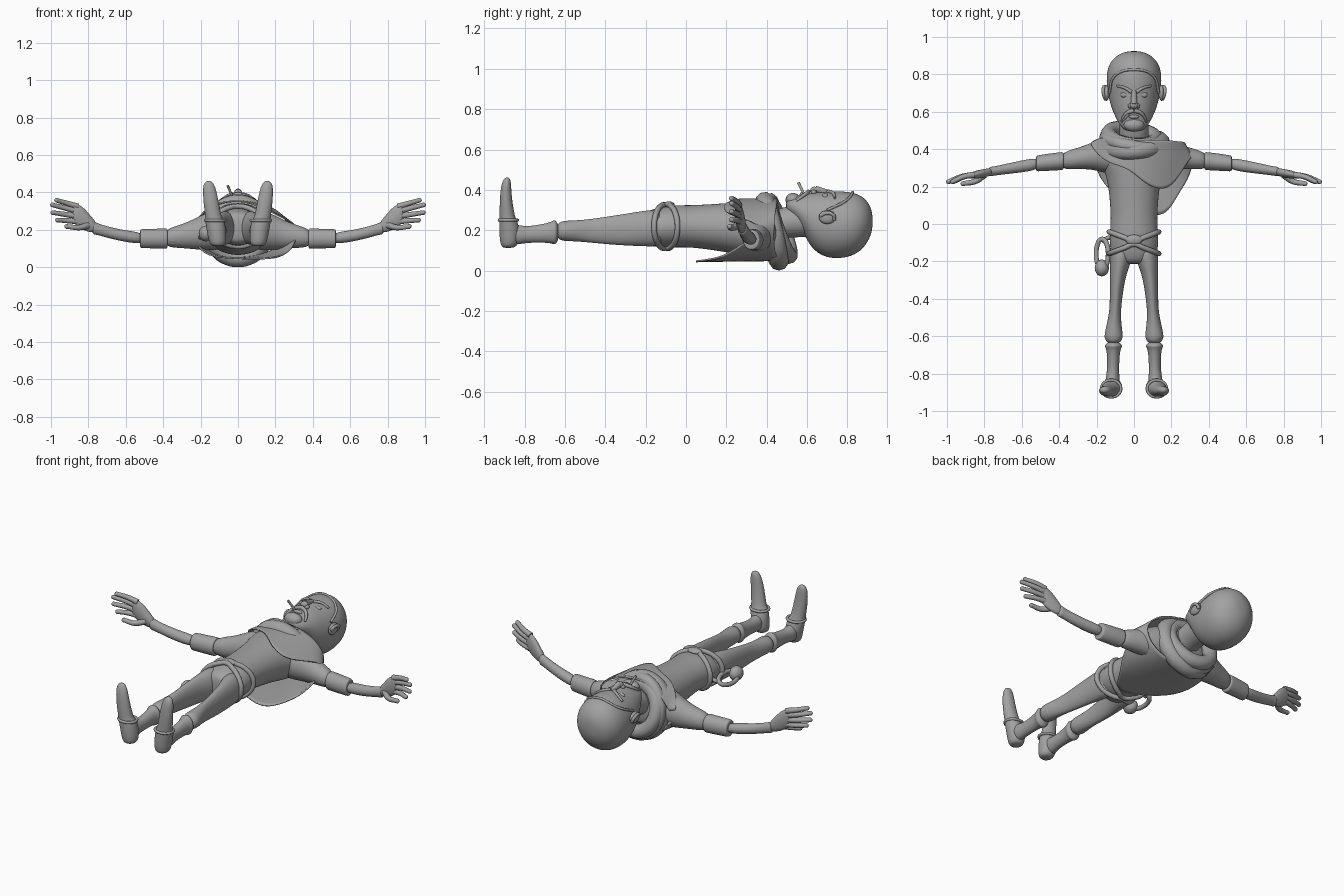
import bpy, bmesh, math
from mathutils import Vector

mat = bpy.data.materials.new("plain grey")
mat.diffuse_color = (0.36, 0.36, 0.36, 1)


def finish(name, mesh, mirror=False, subsurf=0, solid=0):
    """Make an object, with optional mirror, thickness and smoothing."""
    ob = bpy.data.objects.new(name, mesh)
    bpy.context.collection.objects.link(ob)
    mesh.materials.clear()
    mesh.materials.append(mat)
    for p in mesh.polygons:
        p.use_smooth = True
        p.material_index = 0
    if mirror:
        m = ob.modifiers.new("Mirror", 'MIRROR')
        m.use_mirror_merge = False
    if subsurf:
        ob.modifiers.new("Smooth", 'SUBSURF').levels = subsurf
        ob.modifiers["Smooth"].render_levels = subsurf
    if solid:
        s = ob.modifiers.new("Thick", 'SOLIDIFY')
        s.thickness = solid
        s.offset = 0
    return ob


def loft(name, axis, rows, mirror=False, n=16):
    """Skin elliptical rings; each row is x, y, z, and two radii across the axis."""
    dirs = {'x': ((0, 1, 0), (0, 0, 1)), 'y': ((1, 0, 0), (0, 0, 1)),
            'z': ((1, 0, 0), (0, 1, 0))}[axis]
    u, v = Vector(dirs[0]), Vector(dirs[1])
    bm = bmesh.new()
    rings = []
    for x, y, z, a, b in rows:
        rings.append([bm.verts.new(Vector((x, y, z))
                      + u * a * 1.025 * math.cos(2 * math.pi * i / n)
                      + v * b * 1.025 * math.sin(2 * math.pi * i / n)) for i in range(n)])
    for r, s in zip(rings, rings[1:]):
        for i in range(n):
            j = (i + 1) % n
            bm.faces.new((r[i], r[j], s[j], s[i]))
    bm.faces.new(rings[0][::-1])
    bm.faces.new(rings[-1])
    bmesh.ops.recalc_face_normals(bm, faces=bm.faces)
    me = bpy.data.meshes.new(name)
    bm.to_mesh(me)
    bm.free()
    return finish(name, me, mirror, 2)


def ball(name, loc, size, mirror=False):
    bm = bmesh.new()
    bmesh.ops.create_uvsphere(bm, u_segments=20, v_segments=12, radius=1)
    for v in bm.verts:
        v.co = Vector((v.co.x * size[0], v.co.y * size[1], v.co.z * size[2])) + Vector(loc)
    me = bpy.data.meshes.new(name)
    bm.to_mesh(me)
    bm.free()
    return finish(name, me, mirror)


def tube(name, pts, r, closed=False, mirror=False, taper=1.0):
    """Round tube along a smooth path."""
    cu = bpy.data.curves.new(name + "_path", 'CURVE')
    cu.dimensions = '3D'
    cu.bevel_depth = r
    cu.bevel_resolution = 3
    cu.use_fill_caps = True
    sp = cu.splines.new('BEZIER')
    sp.bezier_points.add(len(pts) - 1)
    sp.resolution_u = 6
    sp.use_cyclic_u = closed
    for i, (b, p) in enumerate(zip(sp.bezier_points, pts)):
        b.co = p
        b.radius = 1 + (taper - 1) * i / (len(pts) - 1)
        b.handle_left_type = b.handle_right_type = 'AUTO'
    tmp = bpy.data.objects.new(name + "_path", cu)
    bpy.context.collection.objects.link(tmp)
    bpy.context.view_layer.update()
    me = bpy.data.meshes.new_from_object(tmp.evaluated_get(bpy.context.evaluated_depsgraph_get()))
    bpy.data.objects.remove(tmp)
    return finish(name, me, mirror)


def loop(cx, cz, rx, rz, yfun, n=16):
    """Points of an oval around the body, with y given by a rule."""
    ts = [2 * math.pi * i / n for i in range(n)]
    return [(cx + rx * math.cos(t), yfun(t), cz + rz * math.sin(t)) for t in ts]


# Tunic and hips
loft("torso", 'y', [
    (0, -.215, .21, .07, .06), (0, -.19, .21, .115, .088), (0, -.12, .215, .13, .10),
    (0, -.05, .22, .13, .105), (0, .02, .22, .122, .103), (0, .15, .215, .13, .115),
    (0, .25, .21, .145, .128), (0, .33, .205, .175, .14), (0, .40, .20, .185, .135),
    (0, .45, .20, .14, .11), (0, .48, .20, .08, .08)])

# Sleeves, cuffs, forearms and palms
loft("sleeve", 'x', [
    (.06, .36, .205, .10, .11), (.15, .365, .195, .095, .105), (.22, .365, .18, .072, .085),
    (.30, .35, .165, .056, .062), (.40, .335, .155, .045, .048)], True)
loft("sleeve_cuff", 'x', [
    (.375, .337, .153, .040, .045), (.38, .337, .153, .047, .053), (.39, .336, .153, .048, .054),
    (.45, .331, .153, .046, .052), (.515, .324, .153, .043, .051), (.522, .323, .153, .04, .048),
    (.524, .323, .153, .03, .035)], True)
loft("forearm", 'x', [
    (.50, .325, .153, .033, .031), (.60, .308, .165, .032, .031), (.69, .293, .185, .027, .03),
    (.755, .282, .205, .024, .031), (.765, .281, .208, .026, .035), (.78, .278, .213, .02, .03)], True)
loft("palm", 'x', [
    (.755, .28, .212, .018, .026), (.785, .275, .228, .022, .042), (.82, .268, .255, .023, .060),
    (.86, .261, .280, .020, .060), (.885, .257, .290, .013, .05)], True)

# Fingers and thumb
for k, (z0, x1, z1) in enumerate([(.325, .97, .358), (.299, .992, .333),
                                  (.272, .99, .292), (.245, .965, .252)]):
    a, b = Vector((.855, .263, z0)), Vector((x1, .226, z1))
    mid = a.lerp(b, .5) + Vector((0, .008, 0))
    tube(f"finger_{k + 1}", [a, mid, b], .0165, mirror=True, taper=.75)
    ball(f"fingertip_{k + 1}", b, (.0125, .0125, .0125), True)
tube("thumb", [(.80, .262, .225), (.85, .228, .212), (.915, .216, .218)], .018, mirror=True, taper=.7)
ball("thumb_tip", (.915, .216, .218), (.013, .013, .013), True)

# Legs with flared breeches, boots and upturned feet
loft("leg", 'y', [
    (.065, -.10, .21, .06, .09), (.069, -.19, .21, .06, .09), (.084, -.26, .205, .044, .082),
    (.094, -.36, .20, .035, .072), (.101, -.47, .197, .029, .058), (.107, -.54, .197, .040, .052),
    (.109, -.60, .197, .050, .050), (.109, -.612, .197, .046, .047), (.109, -.64, .195, .034, .038)], True)
loft("boot_shaft", 'y', [
    (.11, -.63, .19, .028, .035), (.11, -.645, .19, .044, .058), (.11, -.655, .19, .047, .061),
    (.11, -.672, .188, .036, .050), (.111, -.73, .183, .032, .044), (.112, -.79, .178, .032, .040),
    (.115, -.83, .178, .038, .048), (.117, -.87, .18, .035, .05)], True)
loft("foot", 'z', [
    (.108, -.88, .112, .025, .025), (.108, -.876, .125, .044, .042), (.112, -.872, .17, .050, .052),
    (.119, -.876, .22, .052, .048), (.126, -.882, .255, .050, .042), (.131, -.885, .265, .043, .038),
    (.143, -.892, .34, .041, .031), (.152, -.892, .41, .036, .026), (.156, -.888, .445, .028, .02),
    (.157, -.886, .462, .012, .01)], True)
tube("boot_strap", [(.122 + .052 * math.cos(t), -.88 + .045 * math.sin(t), .25)
                    for t in [i * math.pi / 4 for i in range(8)]], .008, True, True)

# Belts crossing at an oval buckle
for k, s in enumerate((1, -1)):
    tube(f"belt_{k + 1}", loop(0, .218, .133, .108,
         lambda t: -.10 + s * .05 * abs(math.cos(t)) + .008 * s), .014, True)
ball("buckle", (0, -.085, .327), (.045, .028, .016))

# Hanging pouch at the right hip
tube("pouch_loop", [(-.17 + .032 * math.cos(t), -.16 + .08 * math.sin(t), .18 + .02 * math.cos(t))
                    for t in [i * math.pi / 5 for i in range(10)]], .013, True)
ball("pouch", (-.172, -.235, .18), (.038, .045, .042))
tube("pouch_strap", [(-.12, -.07, .2), (-.15, -.08, .185), (-.165, -.1, .18)], .012)

# Cape: draped columns over the chest, around the left shoulder, down the back
cols = [  # x, top y, top z, bottom y, bottom z
    (-.235, .45, .22, .43, .23), (-.20, .46, .28, .38, .28), (-.14, .46, .33, .325, .335),
    (-.03, .45, .355, .30, .358), (.05, .45, .355, .225, .348), (.12, .45, .345, .185, .325),
    (.19, .45, .325, .19, .29), (.25, .445, .30, .27, .26), (.33, .435, .235, .41, .22),
    (.30, .435, .15, .25, .11), (.24, .44, .10, .17, .06), (.17, .45, .07, .03, .045),
    (.05, .45, .05, .06, .045), (-.08, .45, .05, .13, .05), (-.19, .45, .08, .24, .07),
    (-.23, .45, .15, .40, .15)]
bm = bmesh.new()
grid = []
for x, yt, zt, yb, zb in cols:
    grid.append([bm.verts.new((x * (.85 + .15 * f), yt + (yb - yt) * f, zt + (zb - zt) * f))
                 for f in (0, .25, .5, .75, 1)])
for a, b in zip(grid, grid[1:]):
    for i in range(4):
        bm.faces.new((a[i], a[i + 1], b[i + 1], b[i]))
bmesh.ops.recalc_face_normals(bm, faces=bm.faces)
cape = bpy.data.meshes.new("cape")
bm.to_mesh(cape)
bm.free()
finish("cape", cape, subsurf=2, solid=.008)

# Scarf folds round the neck
tube("scarf_lower", loop(0, .195, .145, .147, lambda t: .425 - .035 * math.sin(t) + .01 * math.cos(t)), .048, True)
tube("scarf_upper", loop(-.01, .20, .125, .125, lambda t: .465 - .045 * math.sin(t) - .015 * math.cos(t)), .042, True)
tube("scarf_fold", loop(-.01, .20, .14, .15, lambda t: .445 - .03 * math.sin(t) - .02 * math.cos(t)), .035, True)

# Neck and head
loft("neck", 'y', [(0, .42, .22, .085, .08), (0, .50, .24, .075, .075),
                   (0, .57, .25, .08, .085), (0, .64, .25, .08, .08)])
loft("head", 'y', [
    (0, .495, .325, .035, .025), (0, .515, .32, .066, .045), (0, .55, .305, .088, .066),
    (0, .585, .28, .105, .098), (0, .62, .25, .120, .138), (0, .68, .228, .136, .160),
    (0, .75, .226, .147, .167), (0, .82, .23, .146, .160), (0, .875, .237, .122, .132),
    (0, .91, .243, .078, .085), (0, .925, .245, .03, .035)])

# Ears and face
ball("ear", (.147, .70, .265), (.016, .042, .034), True)
tube("ear_rim", [(.152, .665, .27), (.163, .695, .285), (.163, .73, .275), (.152, .735, .25)], .009, mirror=True)
tube("hairline", [(-.133, .70, .30), (-.105, .79, .345), (0, .825, .388), (.105, .79, .345), (.133, .70, .30)], .007)
ball("eye", (.048, .69, .367), (.025, .016, .016), True)
tube("eyebrow", [(.012, .705, .392), (.05, .728, .385), (.092, .738, .36)], .010, mirror=True, taper=.6)
tube("nose_bridge", [(0, .71, .386), (0, .67, .396), (0, .64, .403)], .013, taper=1.4)
ball("nose_tip", (0, .635, .398), (.022, .019, .018))
ball("nostril", (.02, .632, .388), (.013, .014, .012), True)
tube("moustache", [(0, .607, .39), (.035, .595, .382), (.06, .565, .36), (.066, .545, .345)], .012, mirror=True, taper=.5)
ball("lower_lip", (0, .573, .376), (.028, .010, .012))
ball("beard", (0, .53, .350), (.055, .037, .035))
tube("smoke_stick", [(-.03, .585, .375), (-.042, .572, .405), (-.055, .557, .436)], .007)
